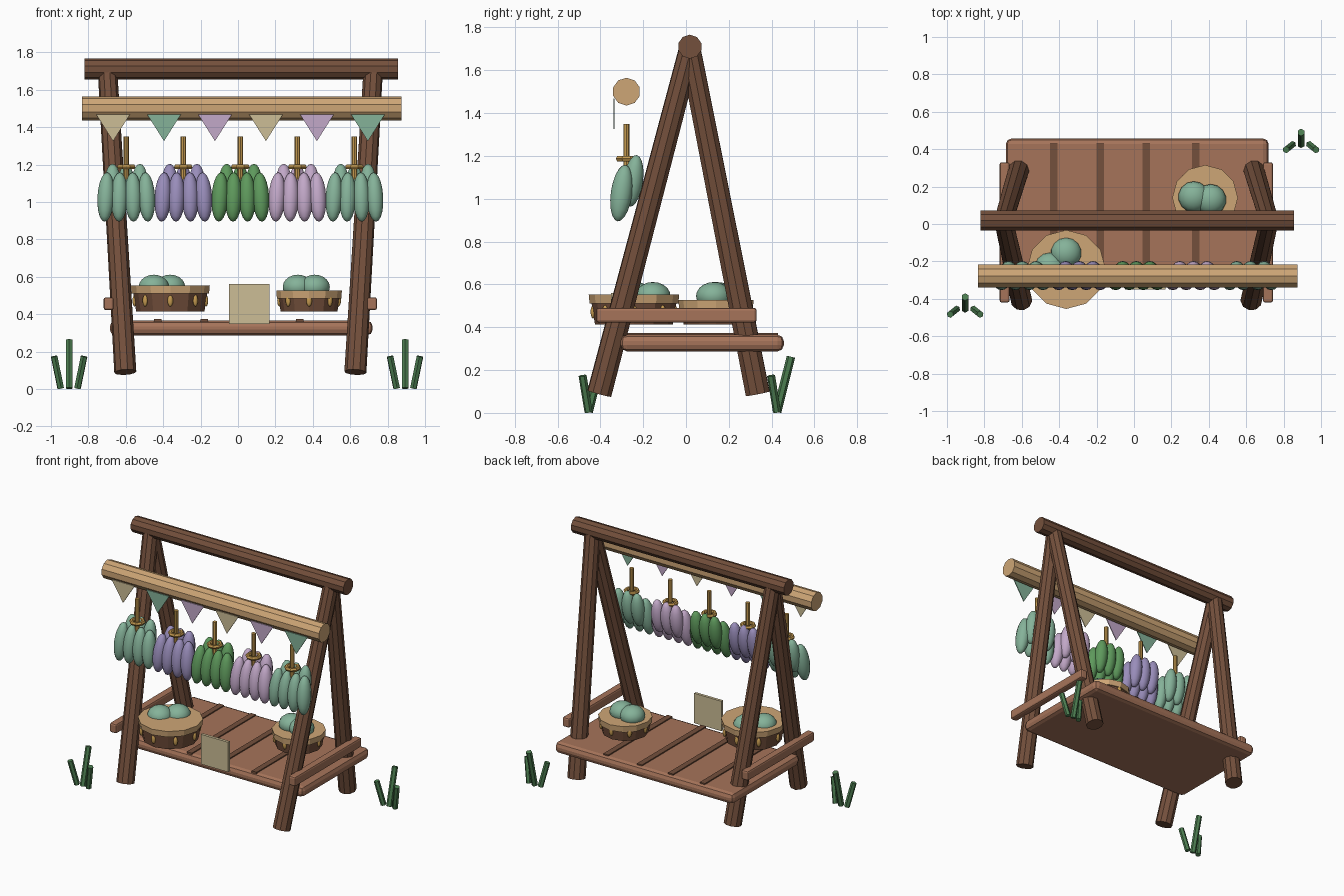
import bpy, bmesh, math
from mathutils import Vector, Matrix

if "Cube" in bpy.data.objects:
    bpy.data.objects.remove(bpy.data.objects["Cube"])


def mat(name, r, g, b):
    m = bpy.data.materials.new(name)
    lin = [((c / 255 + 0.055) / 1.055) ** 2.4 for c in (r, g, b)]
    m.diffuse_color = (*lin, 1)
    m.use_nodes = True
    m.node_tree.nodes["Principled BSDF"].inputs["Base Color"].default_value = m.diffuse_color
    return m


LOG = mat("log brown", 116, 80, 60)
DECK = mat("plank brown", 166, 116, 90)
TAN = mat("pale wood", 206, 166, 118)
GOLD = mat("gold twine", 198, 155, 80)
SAGE = mat("sage", 133, 178, 153)
PURPLE = mat("dusty purple", 153, 141, 186)
GREEN = mat("leaf green", 94, 153, 92)
LILAC = mat("lilac", 194, 168, 200)
CREAM = mat("cream", 204, 189, 150)
GRASS = mat("grass green", 76, 125, 80)


def finish(bm, name, material, smooth=False):
    bmesh.ops.recalc_face_normals(bm, faces=bm.faces)
    for f in bm.faces:
        f.smooth = smooth
    me = bpy.data.meshes.new(name)
    bm.to_mesh(me)
    bm.free()
    me.materials.append(material)
    ob = bpy.data.objects.new(name, me)
    bpy.context.collection.objects.link(ob)
    return ob


def rod(name, a, b, r, material, r2=None, sides=10):
    """Tapered cylinder between two points."""
    a, b = Vector(a), Vector(b)
    d = b - a
    m = Matrix.Translation((a + b) / 2) @ d.to_track_quat('Z', 'Y').to_matrix().to_4x4()
    bm = bmesh.new()
    bmesh.ops.create_cone(bm, cap_ends=True, segments=sides, radius1=r,
                          radius2=r if r2 is None else r2, depth=d.length, matrix=m)
    return finish(bm, name, material)


def box(name, lo, hi, material, bevel=0):
    lo, hi = Vector(lo), Vector(hi)
    bm = bmesh.new()
    bmesh.ops.create_cube(bm, size=1, matrix=Matrix.Translation((lo + hi) / 2)
                          @ Matrix.Diagonal((*(hi - lo), 1)))
    if bevel:
        bmesh.ops.bevel(bm, geom=bm.edges[:], offset=bevel, segments=2,
                        profile=0.5, affect='EDGES')
    return finish(bm, name, material)


def blobs(name, items, material, seg=14):
    """Several ellipsoids in one mesh: (centre, radii, tilt x, tilt y, turn z)."""
    bm = bmesh.new()
    for c, r, tx, ty, tz in items:
        m = (Matrix.Translation(c) @ Matrix.Rotation(tz, 4, 'Z') @ Matrix.Rotation(ty, 4, 'Y')
             @ Matrix.Rotation(tx, 4, 'X') @ Matrix.Diagonal((*r, 1)))
        bmesh.ops.create_uvsphere(bm, u_segments=seg, v_segments=10, radius=1, matrix=m)
    return finish(bm, name, material, True)


def ring(name, c, major, minor, material, n=8, k=6):
    """Small twine ring."""
    bm = bmesh.new()
    rows = []
    for i in range(n):
        a = math.tau * (i + 0.5) / n
        rows.append([bm.verts.new((c[0] + math.cos(a) * (major + minor * math.cos(t)),
                                   c[1] + math.sin(a) * (major + minor * math.cos(t)),
                                   c[2] + minor * math.sin(t)))
                     for t in (math.tau * j / k for j in range(k))])
    for i in range(n):
        p, q = rows[i], rows[(i + 1) % n]
        for j in range(k):
            bm.faces.new((p[j], q[j], q[(j + 1) % k], p[(j + 1) % k]))
    return finish(bm, name, material)


CX, RY, HY = 0.0125, 0.018, -0.278   # frame middle, ridge depth, hanging depth

# Log frame
rod("ridge_log", (-0.82, RY, 1.71), (0.855, RY, 1.71), 0.056, LOG)
rod("hanging_beam", (-0.835, HY, 1.5), (0.875, HY, 1.5), 0.065, TAN)
for s in (-1, 1):
    for label, y in (("front", -0.405), ("back", 0.335)):
        rod(label + "_leg", (CX + s * 0.615, y, 0.09), (CX + s * 0.71, RY, 1.70),
            0.059, LOG, 0.052)
    # Side rails
    x = CX + s * 0.704
    box("side_rail", (x - 0.027, -0.42, 0.422), (x + 0.027, 0.33, 0.49), DECK, 0.012)

# Deck with dark seams
box("deck", (-0.685, -0.305, 0.287), (0.72, 0.457, 0.365), DECK, 0.03)
for x in (-0.43, -0.18, 0.065, 0.33):
    box("deck_seam", (x - 0.02, -0.29, 0.355), (x + 0.02, 0.43, 0.373), LOG)

# Small blank board on the front edge
box("price_board", (-0.048, -0.35, 0.348), (0.168, -0.33, 0.56), CREAM)

# Pennants along the hanging beam
for i, m in enumerate((CREAM, SAGE, LILAC, CREAM, LILAC, SAGE)):
    x = -0.668 + i * 0.2725
    bm = bmesh.new()
    tri = [[bm.verts.new(p) for p in ((x - 0.09, y, 1.467), (x + 0.09, y, 1.467), (x, y, 1.325))]
           for y in (-0.339, -0.333)]
    bm.faces.new(tri[0])
    bm.faces.new(tri[1])
    for j in range(3):
        k = (j + 1) % 3
        bm.faces.new((tri[0][j], tri[0][k], tri[1][k], tri[1][j]))
    finish(bm, "pennant", m)

# Hanging bundles of leaves, each with a stick and a twine ring
for i, m in enumerate((SAGE, PURPLE, GREEN, LILAC, SAGE)):
    x = CX + (i - 2) * 0.305
    rod("bundle_stick", (x, HY, 1.12), (x, HY, 1.35), 0.015, GOLD, sides=8)
    ring("bundle_tie", (x, HY, 1.187), 0.04, 0.014, GOLD)
    leaves = [((x + o, -0.247, 1.083), (0.046, 0.046, 0.122), -0.14, 0, 0)
              for o in (-0.073, 0, 0.073)]
    leaves += [((x + o, -0.301, 1.026), (0.046, 0.050, 0.133), -0.14, -o * 0.5, 0)
               for o in (-0.109, -0.037, 0.037, 0.109)]
    blobs("leaf_bundle", leaves, m)

# Baskets: dark bowl, pale rim disc, gold studs and round produce
for x, y, r, top, fruit in (
        (-0.362, -0.243, 0.207, 0.552, ((-0.45, -0.235), (-0.363, -0.155))),
        (0.38, 0.14, 0.172, 0.526, ((0.32, 0.145), (0.41, 0.13)))):
    rod("basket_body", (x, y, 0.413), (x, y, top - 0.035), r * 0.88, LOG, r * 0.96, 12)
    rod("basket_rim", (x, y, top - 0.042), (x, y, top), r, TAN, r * 1.02, 12)
    studs = []
    for k in range(8):
        a = math.tau * k / 8 - math.pi / 2
        studs.append(((x + math.cos(a) * r * 0.92, y + math.sin(a) * r * 0.92, 0.472),
                      (0.012, 0.015, 0.031), 0, 0, a))
    blobs("basket_studs", studs, GOLD, 8)
    blobs("basket_produce", [((fx, fy, 0.545), (0.083, 0.083, 0.066), 0, 0, 0)
                             for fx, fy in fruit], SAGE)

# Grass tufts
for x, y in ((-0.903, -0.455), (0.893, 0.425)):
    rod("tall_blade", (x, y, 0.004), (x, y + 0.065, 0.262), 0.02, GRASS, sides=6)
    for s in (-1, 1):
        rod("short_blade", (x + s * 0.045, y, 0.004), (x + s * 0.08, y - 0.028, 0.174),
            0.019, GRASS, sides=6)
